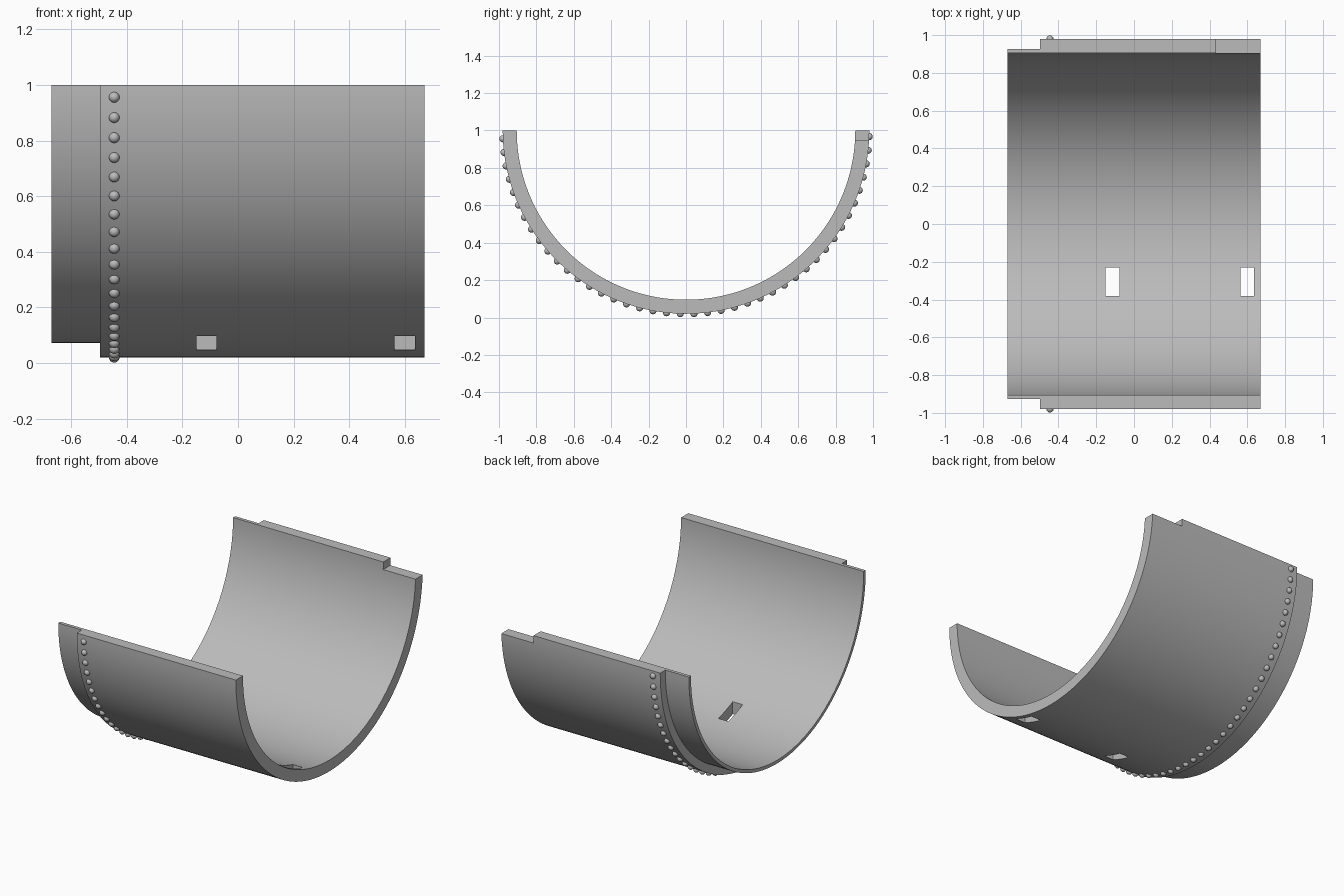
import bpy, bmesh
from math import radians, sin, cos
from mathutils import Matrix, Vector

cube = bpy.data.objects.get("Cube")
if cube:
    bpy.data.objects.remove(cube, do_unlink=True)

OUTER, INNER, LIP, AXIS_Z = 0.98, 0.905, 0.927, 1.0
X_MIN, X_STEP, X_MAX = -0.67, -0.497, 0.67

grey = bpy.data.materials.new("plain grey")
grey.use_nodes = True
colour = (0.5, 0.5, 0.5, 1)
grey.diffuse_color = colour
grey.node_tree.nodes["Principled BSDF"].inputs["Base Color"].default_value = colour


def make_object(name, bm):
    bmesh.ops.recalc_face_normals(bm, faces=bm.faces)
    mesh = bpy.data.meshes.new(name)
    bm.to_mesh(mesh)
    bm.free()
    mesh.materials.append(grey)
    obj = bpy.data.objects.new(name, mesh)
    bpy.context.collection.objects.link(obj)
    return obj


def activate(obj):
    bpy.ops.object.select_all(action="DESELECT")
    obj.select_set(True)
    bpy.context.view_layer.objects.active = obj


def cut_box(target, name, low, high):
    """Subtract an axis-aligned box from the target."""
    low, high = Vector(low), Vector(high)
    bm = bmesh.new()
    bmesh.ops.create_cube(bm, size=1, matrix=Matrix.Translation((low + high) / 2)
                          @ Matrix.Diagonal((*(high - low), 1)))
    cutter = make_object(name, bm)
    cutter.hide_render = True
    activate(target)
    mod = target.modifiers.new(name, "BOOLEAN")
    mod.operation, mod.solver, mod.object = "DIFFERENCE", "EXACT", cutter
    bpy.ops.object.modifier_apply(modifier=mod.name)
    bpy.data.objects.remove(cutter, do_unlink=True)


# Half-pipe shell: stepped wall section swept through a half turn
section = [(X_MIN, INNER), (X_MIN, LIP), (X_STEP, LIP),
           (X_STEP, OUTER), (X_MAX, OUTER), (X_MAX, INNER)]
bm = bmesh.new()
verts = [bm.verts.new((x, -r, AXIS_Z)) for x, r in section]
start = bm.faces.new(verts)
swept = bmesh.ops.spin(bm, geom=list(start.edges), cent=(0, 0, AXIS_Z), axis=(1, 0, 0),
                       angle=radians(180), steps=96)
end_verts = [e for e in swept["geom_last"] if isinstance(e, bmesh.types.BMVert)]
end_edges = [e for e in swept["geom_last"] if isinstance(e, bmesh.types.BMEdge)]
bmesh.ops.contextual_create(bm, geom=end_verts + end_edges)
shell = make_object("half_pipe_shell", bm)

# Two slots through the floor and a notch in the back rim
for i, x in enumerate((-0.15, 0.563)):
    cut_box(shell, f"slot_cutter_{i}", (x, -0.38, -0.2), (x + 0.073, -0.23, 0.4))
cut_box(shell, "notch_cutter", (0.433, 0.8, 0.95), (0.8, 1.1, 1.1))
activate(shell)
bpy.ops.object.shade_smooth_by_angle(angle=radians(30))

# Row of round rivets beside the step
bm = bmesh.new()
for i in range(42):
    a = radians(2.6 + 4.28 * i)
    pos = (-0.445, -OUTER * cos(a), AXIS_Z - OUTER * sin(a))
    bmesh.ops.create_uvsphere(bm, u_segments=16, v_segments=10, radius=0.019,
                              matrix=Matrix.Translation(pos))
rivets = make_object("rivets", bm)
activate(rivets)
bpy.ops.object.shade_smooth_by_angle(angle=radians(60))
